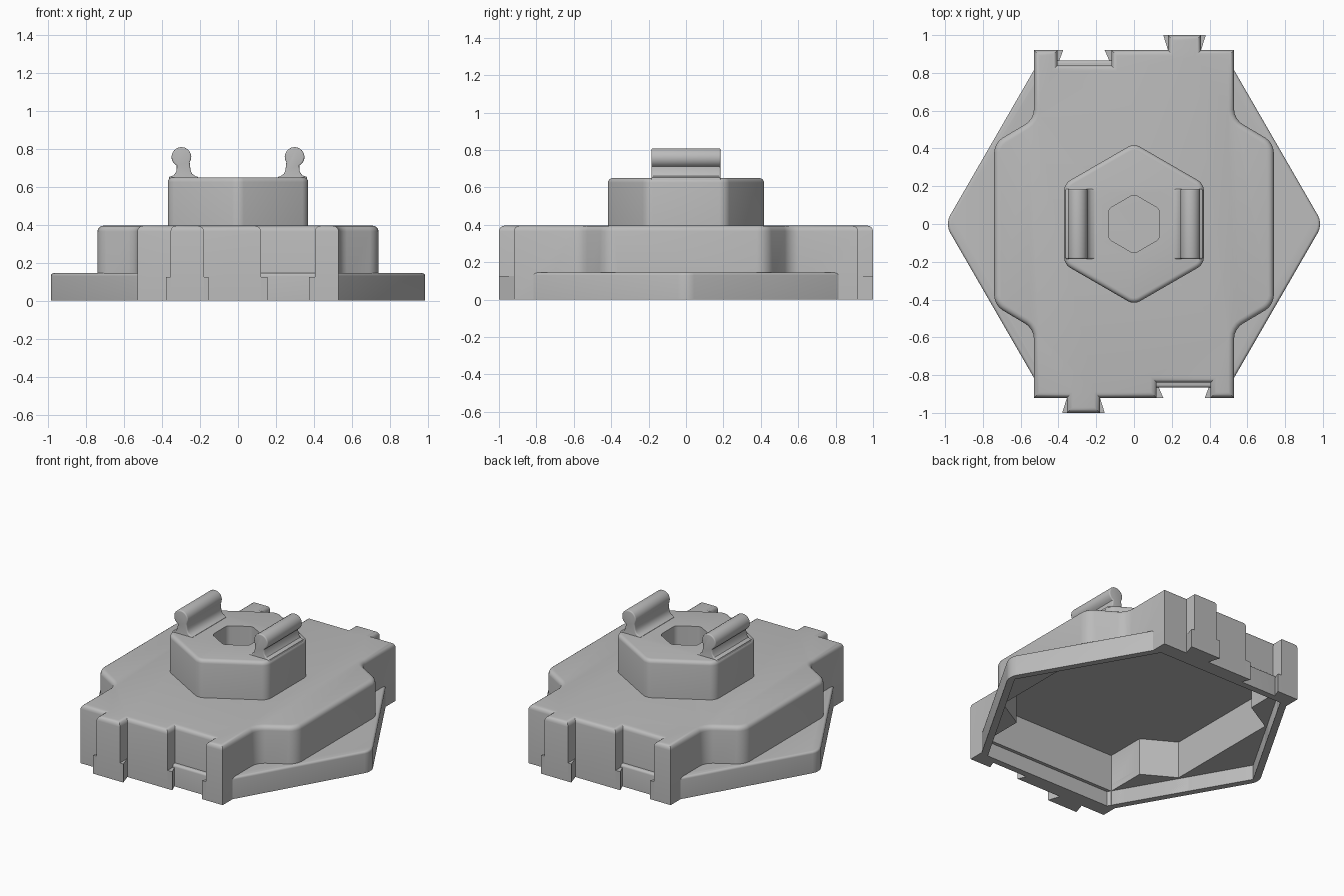
import bpy, bmesh
from math import cos, sin, pi, radians

if "Cube" in bpy.data.objects:
    bpy.data.objects.remove(bpy.data.objects["Cube"])

grey = bpy.data.materials.new("plain grey")
grey.use_nodes = True
grey.diffuse_color = (0.5, 0.5, 0.5, 1)
grey.node_tree.nodes["Principled BSDF"].inputs["Base Color"].default_value = (0.5, 0.5, 0.5, 1)


def prism(name, pts, z0, z1, corner=0, rim=0, near=9, axis="z"):
    """Extruded outline; rounds upright corners with |y| < near and the top rim."""
    bm = bmesh.new()
    low = [bm.verts.new((x, y, z0)) for x, y in pts]
    high = [bm.verts.new((x, y, z1)) for x, y in pts]
    n = len(pts)
    bm.faces.new(low[::-1])
    bm.faces.new(high)
    for i in range(n):
        j = (i + 1) % n
        bm.faces.new((low[i], low[j], high[j], high[i]))
    bmesh.ops.recalc_face_normals(bm, faces=bm.faces)
    if corner:
        edges = [e for e in bm.edges if abs(e.verts[0].co.z - e.verts[1].co.z) > 0.01
                 and abs(e.verts[0].co.y) < near]
        bmesh.ops.bevel(bm, geom=edges, offset=corner, segments=4, profile=0.5, affect="EDGES")
    if rim:
        # profiles turned onto the y axis get both ends rounded
        ends = (z0, z1) if axis == "y" else (z1,)
        edges = [e for e in bm.edges
                 if any(all(abs(v.co.z - z) < 1e-4 for v in e.verts) for z in ends)]
        bmesh.ops.bevel(bm, geom=edges, offset=rim, segments=4, profile=0.5, affect="EDGES")
    if axis == "y":
        for v in bm.verts:
            v.co = (v.co.x, -v.co.z, v.co.y)
    me = bpy.data.meshes.new(name)
    bm.to_mesh(me)
    bm.free()
    me.materials.append(grey)
    ob = bpy.data.objects.new(name, me)
    bpy.context.collection.objects.link(ob)
    return ob


def activate(ob):
    bpy.ops.object.select_all(action="DESELECT")
    ob.select_set(True)
    bpy.context.view_layer.objects.active = ob


def cut(ob, cutters):
    for c in cutters:
        mod = ob.modifiers.new("cut", "BOOLEAN")
        mod.operation = "DIFFERENCE"
        mod.solver = "EXACT"
        mod.object = c
        activate(ob)
        bpy.ops.object.modifier_apply(modifier=mod.name)


def smooth(ob):
    activate(ob)
    bpy.ops.object.shade_smooth_by_angle(angle=radians(35))


def hexagon(r, turn=0):
    return [(r * cos(turn + i * pi / 3), r * sin(turn + i * pi / 3)) for i in range(6)]


def half_turn(pts):
    return pts + [(-x, -y) for x, y in pts]


# Outer outlines: housing with a tab and a notch at each end, and the base plate
outline = half_turn([(-.53, -.92), (-.355, -.92), (-.355, -1), (-.18, -1), (-.18, -.92),
                     (.12, -.92), (.12, -.84), (.405, -.84), (.405, -.92), (.53, -.92),
                     (.53, -.555), (.74, -.43), (.74, .43), (.53, .555)])
housing = prism("housing", outline, 0, .395, corner=.05, rim=.03, near=.6)
plate = prism("base_plate", hexagon(1), 0, .145, corner=.05, rim=.015)

# Hollow underside
hollow = half_turn([(-.49, -.8), (.49, -.8), (.49, -.53), (.7, -.41), (.7, .41), (.49, .53)])
cutters = [prism("housing_cavity", hollow, -.1, .35),
           prism("plate_cavity", hexagon(.95), -.1, .1)]
cut(housing, cutters)
cut(plate, cutters)

# Hub with a hexagonal socket
hub = prism("hub", hexagon(.427, pi / 2), .38, .65, corner=.035, rim=.025)
socket = prism("socket_cutter", hexagon(.157, pi / 2), .3, .8, corner=.02)
cut(hub, [socket])
for c in cutters + [socket]:
    bpy.data.objects.remove(c)

# Dovetail wedges low on the tabs and in the notches
wedges = {"tab_wedge_outer": [(-.355, -.92), (-.38, -1), (-.355, -1)],
          "tab_wedge_inner": [(-.18, -.92), (-.18, -1), (-.155, -1)],
          "notch_wedge_inner": [(.12, -.84), (.12, -.92), (.155, -.92)],
          "notch_wedge_outer": [(.405, -.84), (.375, -.92), (.405, -.92)]}
for end, s in (("front", 1), ("back", -1)):
    for name, tri in wedges.items():
        prism(f"{end}_{name}", [(s * x, s * y) for x, y in tri], 0, .125)

# Clips: a round bead on a filleted stem, one each side
bead = [(.298 + .052 * cos(a), .757 + .052 * sin(a))
        for a in (radians(-62 + i * 17.2) for i in range(17))]
profile = [(.365, .64), (.362, .652), (.338, .66), (.325, .68)] + bead + \
          [(.25, .69), (.243, .67), (.225, .656), (.21, .652), (.21, .64)]
clips = [prism(f"{side}_clip", [(s * x, z) for x, z in profile][::s], -.185, .185,
               rim=.008, axis="y")
         for side, s in (("left", 1), ("right", -1))]

for ob in [housing, plate, hub] + clips:
    smooth(ob)
